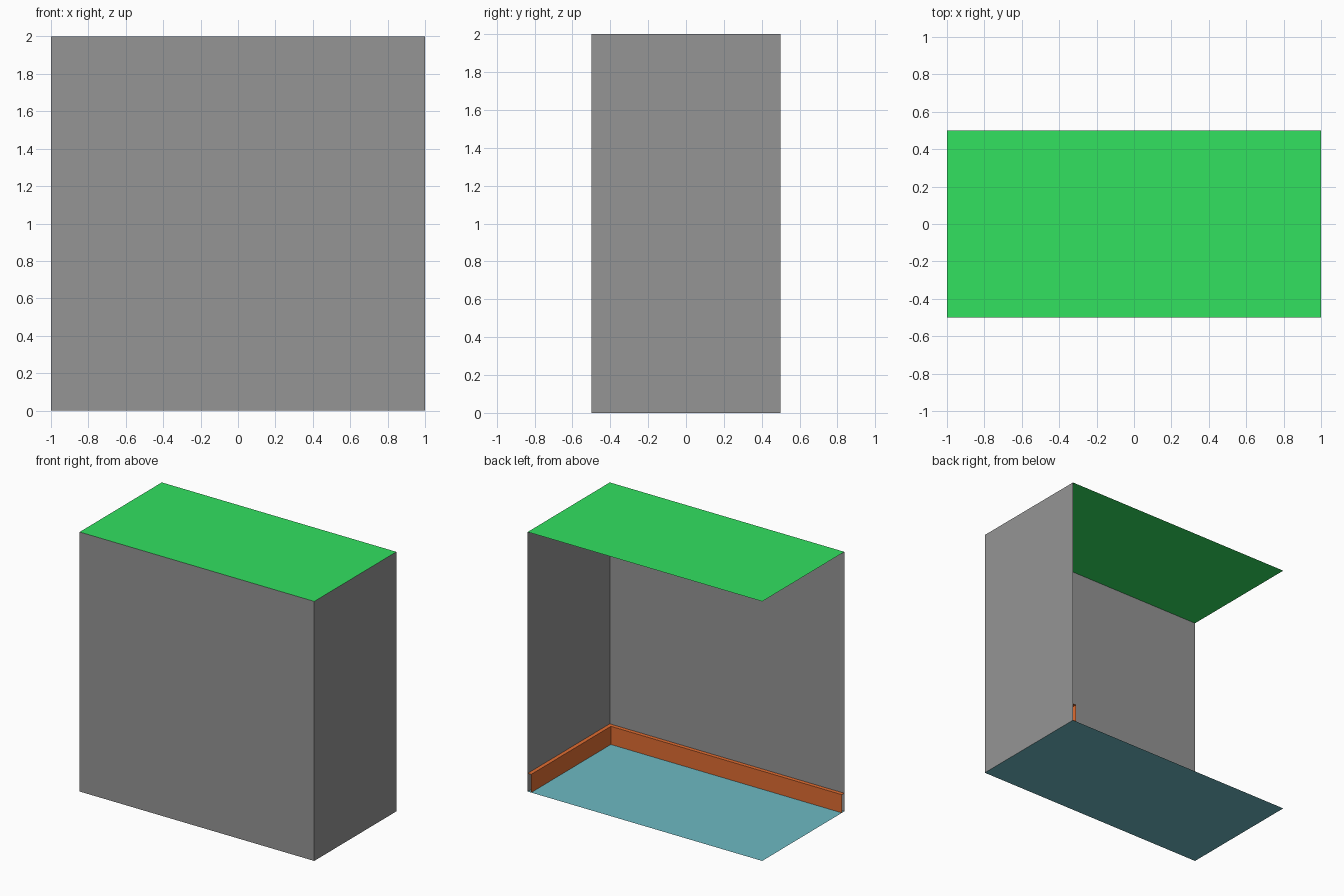
import bpy

cube = bpy.data.objects.get("Cube")
if cube:
    bpy.data.objects.remove(cube, do_unlink=True)

W, D, H = 1.0, 0.5, 2.0          # half width, half depth, height
BOARD_T, BOARD_H = 0.03, 0.14    # skirting thickness and height


def material(name, rgb):
    """Flat material from 8-bit display colour, stored as linear."""
    lin = [((c / 255 + 0.055) / 1.055) ** 2.4 for c in rgb]
    mat = bpy.data.materials.new(name)
    mat.use_nodes = True
    mat.diffuse_color = (*lin, 1)
    bsdf = mat.node_tree.nodes["Principled BSDF"]
    bsdf.inputs["Base Color"].default_value = (*lin, 1)
    bsdf.inputs["Roughness"].default_value = 0.8
    return mat


def sweep(name, rails, mat):
    """Skin a sheet between successive rails of equal point count."""
    n = len(rails[0])
    verts = [p for rail in rails for p in rail]
    faces = [(r * n + i, r * n + i + 1, (r + 1) * n + i + 1, (r + 1) * n + i)
             for r in range(len(rails) - 1) for i in range(n - 1)]
    mesh = bpy.data.meshes.new(name)
    mesh.from_pydata(verts, [], faces)
    mesh.materials.append(mat)
    obj = bpy.data.objects.new(name, mesh)
    bpy.context.collection.objects.link(obj)
    return obj


def corner_rail(inset, z):
    """L-shaped line along the front and side walls, mitred at the corner."""
    return [(-W, -D + inset, z), (W - inset, -D + inset, z), (W - inset, D, z)]


grey = material("wall grey", (149, 149, 149))
green = material("ceiling green", (50, 225, 96))
teal = material("floor teal", (109, 185, 195))
orange = material("skirting orange", (224, 109, 50))

# Floor and ceiling sheets
for name, z, mat in (("floor", 0, teal), ("ceiling", H, green)):
    sweep(name, [[(-W, y, z), (W, y, z)] for y in (-D, D)], mat)

# Two walls meeting at one corner
front, side = [[corner_rail(0, z)[i:i + 2] for z in (0, H)] for i in (0, 1)]
sweep("front_wall", front, grey)
sweep("side_wall", side, grey)

# Skirting board: top ledge and inner face, open at the ends
sweep("skirting_board", [corner_rail(BOARD_T, 0),
                         corner_rail(BOARD_T, BOARD_H),
                         corner_rail(0, BOARD_H)], orange)
